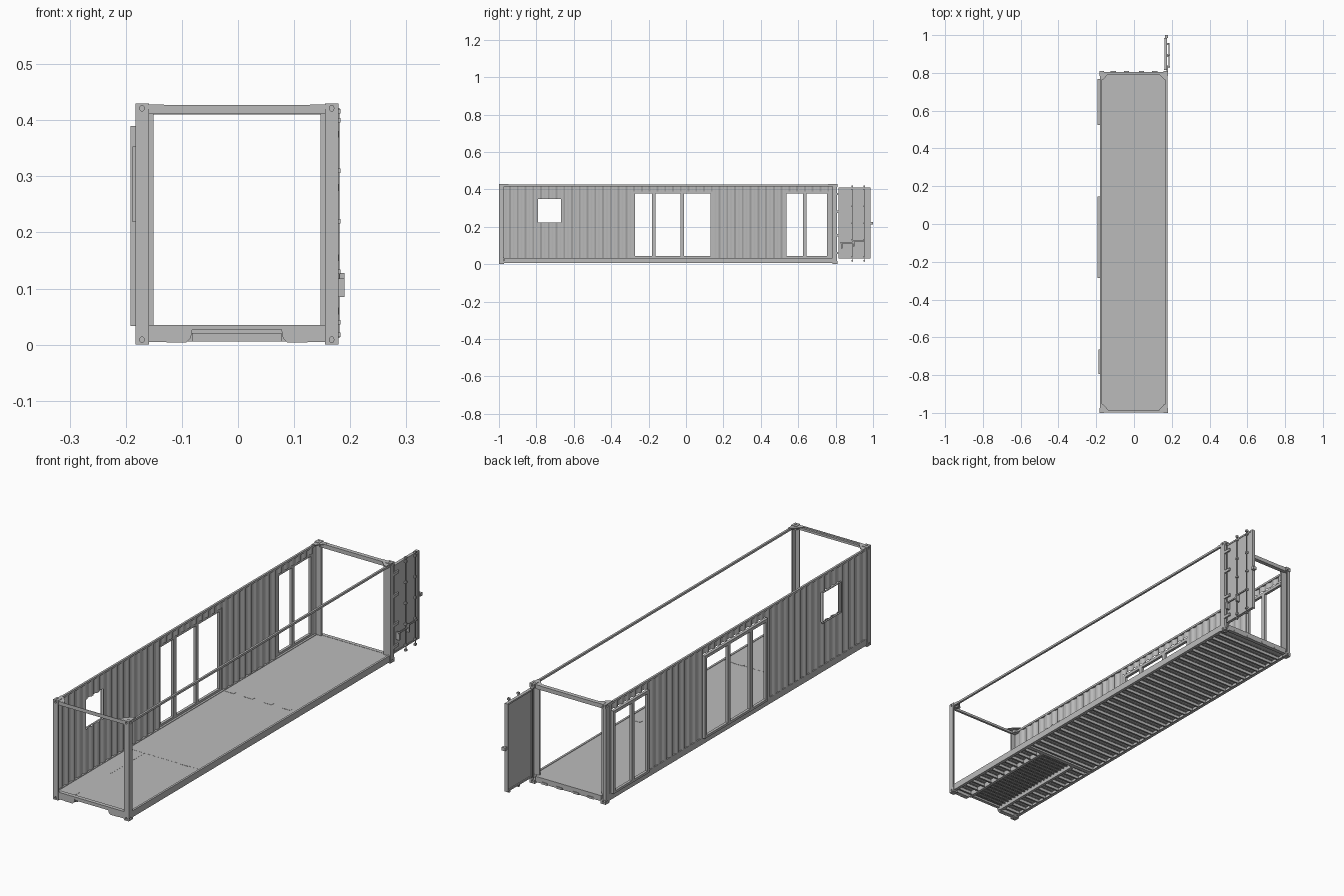
import bpy, bmesh, math
from mathutils import Matrix, Vector

if "Cube" in bpy.data.objects:
    bpy.data.objects.remove(bpy.data.objects["Cube"])

grey = bpy.data.materials.new("container_grey")
grey.use_nodes = True
COLOUR = (0.5, 0.5, 0.5, 1)
grey.diffuse_color = COLOUR
grey.node_tree.nodes["Principled BSDF"].inputs["Base Color"].default_value = COLOUR

# Main dimensions
XL, XR = -0.183, 0.179
YF, YB = -1.0, 0.81
TOP, FLOOR = 0.43, 0.031


def finish(name, bm):
    bmesh.ops.recalc_face_normals(bm, faces=bm.faces)
    mesh = bpy.data.meshes.new(name)
    bm.to_mesh(mesh)
    bm.free()
    mesh.materials.append(grey)
    ob = bpy.data.objects.new(name, mesh)
    bpy.context.collection.objects.link(ob)
    return ob


def add_box(bm, x, y, z):
    size = Vector((x[1] - x[0], y[1] - y[0], z[1] - z[0]))
    mid = Vector((x[0] + x[1], y[0] + y[1], z[0] + z[1])) / 2
    bmesh.ops.create_cube(bm, size=1, matrix=Matrix.Translation(mid) @ Matrix.Diagonal((*size, 1)))


def boxes(name, items):
    bm = bmesh.new()
    for item in items:
        add_box(bm, *item)
    return finish(name, bm)


def prism(name, polys, axis, lo, hi):
    """Extrude 2D outlines along an axis (0 x, 1 y, 2 z)."""
    bm = bmesh.new()
    for poly in polys:
        verts = []
        for p in poly:
            co = list(p)
            co.insert(axis, lo)
            verts.append(bm.verts.new(co))
        face = bm.faces.new(verts)
        out = bmesh.ops.extrude_face_region(bm, geom=[face])["geom"]
        step = Vector((0, 0, 0))
        step[axis] = hi - lo
        bmesh.ops.translate(bm, vec=step, verts=[v for v in out if isinstance(v, bmesh.types.BMVert)])
    return finish(name, bm)


def add_rod(bm, centre, axis, radius, length, scale=(1, 1), sides=12):
    rot = {"x": Matrix.Rotation(math.pi / 2, 4, "Y"),
           "y": Matrix.Rotation(math.pi / 2, 4, "X"), "z": Matrix()}[axis]
    mat = Matrix.Translation(centre) @ rot @ Matrix.Diagonal((*scale, 1, 1))
    bmesh.ops.create_cone(bm, cap_ends=True, segments=sides, radius1=radius,
                          radius2=radius, depth=length, matrix=mat)


# Corner castings with oval lifting holes
CX, CY, CZ = 0.024, 0.027, 0.0175
cast, holes = bmesh.new(), bmesh.new()
for x, sx in ((XL, 1), (XR, -1)):
    for y, sy in ((YF, 1), (YB, -1)):
        for z, sz in ((0.0, 1), (TOP, -1)):
            add_box(cast, sorted((x, x + sx * CX)), sorted((y, y + sy * CY)), sorted((z, z + sz * CZ)))
            mx, my, mz = x + sx * CX / 2, y + sy * CY / 2, z + sz * CZ / 2
            add_rod(holes, (x, my, mz), "x", 0.004, 0.012, (1.3, 1))
            add_rod(holes, (mx, y, mz), "y", 0.004, 0.012, (1, 1.3))
            add_rod(holes, (mx, my, z), "z", 0.004, 0.006, (1, 1.6))
castings = finish("corner_castings", cast)
cutter = finish("casting_hole_cutter", holes)
cutter.hide_render = True
cutter.hide_set(True)
cut = castings.modifiers.new("holes", "BOOLEAN")
cut.object = cutter
cut.operation = "DIFFERENCE"

# Corner posts
PZ = (CZ, TOP - CZ)
boxes("front_posts", [((XL, XL + 0.024), (YF, YF + 0.006), PZ), ((XL, XL + 0.005), (YF, YF + 0.024), PZ),
                      ((XR - 0.024, XR), (YF, YF + 0.006), PZ), ((XR - 0.005, XR), (YF, YF + 0.024), PZ)])
rear = []
for x, s in ((XL, 1), (XR, -1)):
    rear += [(sorted((x, x + s * 0.006)), (YB - 0.027, YB - 0.002), PZ),
             (sorted((x, x + s * 0.032)), (YB - 0.027, YB - 0.02), PZ),
             (sorted((x, x + s * 0.014)), (YB - 0.008, YB - 0.002), PZ)]
boxes("rear_posts", rear)

# Rails along the top and bottom
IN = (XL + CX, XR - CX)
LONG = (YF + CY, YB - CY)
boxes("top_side_rails", [((XL + 0.002, XL + 0.011), LONG, (0.416, 0.425)),
                         ((XR - 0.011, XR - 0.002), LONG, (0.416, 0.425))])
rails = []
for x, s in ((XL + 0.003, 1), (XR - 0.003, -1)):
    rails += [(sorted((x, x + s * 0.002)), LONG, (0.006, 0.034)),
              (sorted((x, x + s * 0.013)), LONG, (0.006, 0.008)),
              (sorted((x, x + s * 0.009)), LONG, (0.032, 0.034))]
boxes("bottom_side_rails", rails)
boxes("front_header", [(IN, (YF + 0.003, YF + 0.013), (0.411, 0.421)), (IN, (YF + 0.002, YF + 0.004), (0.42, 0.427))])
boxes("rear_header", [(IN, (YB - 0.022, YB - 0.004), (0.41, 0.427))])

# Triangular gussets in the top corners
gussets = []
for x, sx in ((XL + 0.003, 1), (XR - 0.003, -1)):
    for y, sy in ((YF + 0.004, 1), (YB - 0.004, -1)):
        gussets.append([(x, y), (x + sx * 0.048, y), (x + sx * 0.042, y + sy * 0.014),
                        (x + sx * 0.016, y + sy * 0.042), (x, y + sy * 0.048)])
prism("roof_gussets", gussets, 2, 0.425, 0.428)

# End sills, the front one notched for the tunnel
mid = (XL + XR) / 2
lips = []
for s in (-1, 1):
    lips.append([(mid + s * a, b) for a, b in ((0.157, 0.029), (0.157, 0.005), (0.128, 0.005), (0.125, 0.004),
                                               (0.09, 0.004), (0.082, 0.012), (0.079, 0.029))])
prism("front_sill_feet", lips, 1, YF + 0.003, YF + 0.022)
boxes("front_sill", [(IN, (YF + 0.003, YF + 0.02), (0.027, 0.035)),
                     ((mid - 0.08, mid + 0.08), (YF + 0.006, YF + 0.02), (0.019, 0.027))])
boxes("rear_sill", [(IN, (YB - 0.02, YB - 0.004), (0.008, 0.032))]
      + [((x - 0.014, x + 0.014), (YB - 0.006, YB - 0.001), (0.007, 0.016)) for x in (-0.11, -0.04, 0.04, 0.11)])

# Floor boards and thin plates along the seams
FX = (XL + 0.006, XR - 0.006)
SEAM = -0.5
boxes("floor", [(FX, (YF + 0.018, SEAM - 0.001), (FLOOR - 0.004, FLOOR)),
                (FX, (SEAM + 0.001, YB - 0.018), (FLOOR - 0.004, FLOOR))])
boxes("floor_joint_plates", [((x, x + 0.042), (0.148, 0.163), (FLOOR, FLOOR + 0.001))
                             for x in (-0.165, -0.075, 0.015, 0.105)]
      + [((0.075, 0.12), (SEAM - 0.005, SEAM + 0.005), (FLOOR, FLOOR + 0.001)),
         (FX, (SEAM - 0.002, SEAM + 0.002), (FLOOR - 0.003, FLOOR + 0.0004)),
         ((-0.097, -0.094), (-0.73, SEAM), (FLOOR, FLOOR + 0.0005)),
         ((-0.097, -0.094), (-0.98, -0.94), (FLOOR, FLOOR + 0.0005))])

# Channel-shaped floor joists
joists = []


def joist(x, y, z0):
    joists.extend([(x, (y, y + 0.001), (z0, 0.027)), (x, (y, y + 0.008), (z0, z0 + 0.001)),
                   (x, (y, y + 0.007), (0.026, 0.027))])


for i in range(29):
    joist(FX, SEAM + 0.02 + i * 0.0435, 0.008)
for i in range(11):
    y = YF + 0.035 + i * 0.043
    joist((FX[0], mid - 0.09), y, 0.008)
    joist((mid + 0.09, FX[1]), y, 0.008)
for i in range(22):
    joist((mid - 0.08, mid + 0.08), YF + 0.03 + i * 0.0215, 0.021)
boxes("floor_joists", joists)
boxes("tunnel_beams", [((mid + s * 0.085 - 0.006, mid + s * 0.085 + 0.006), (YF + 0.02, SEAM + 0.01), (0.006, 0.027))
                       for s in (-1, 1)] + [(FX, (SEAM - 0.006, SEAM + 0.012), (0.006, 0.027))])

# Corrugated side wall, built in bands around the openings
PITCH, DEPTH = 0.0415, 0.0055
RIDGE = ((0, 0), (0.26, 0), (0.5, 1), (0.76, 1))
WALL = (YF + 0.022, YB - 0.025)
knots = [(WALL[0] + (k + f) * PITCH, d * DEPTH) for k in range(44) for f, d in RIDGE]


def ridge_x(y):
    for (a, da), (b, db) in zip(knots, knots[1:]):
        if a <= y <= b:
            return XL + 0.003 + da + (db - da) * (y - a) / (b - a)
    return XL + 0.003


def add_corrugation(bm, y0, y1, z0, z1):
    ys = [y0] + [k for k, d in knots if y0 + 1e-4 < k < y1 - 1e-4] + [y1]
    cols = [[bm.verts.new((ridge_x(y), y, z)) for z in (z0, z1)] for y in ys]
    for a, b in zip(cols, cols[1:]):
        bm.faces.new((a[0], b[0], b[1], a[1]))


openings = [(-0.79, -0.668, 0.222, 0.35), (-0.285, 0.145, 0.033, 0.39), (0.524, 0.767, 0.033, 0.39)]
bm = bmesh.new()
start = WALL[0]
for y0, y1, z0, z1 in openings:
    add_corrugation(bm, start, y0, 0.033, 0.417)
    add_corrugation(bm, y0, y1, z1, 0.417)
    if z0 > 0.04:
        add_corrugation(bm, y0, y1, 0.033, z0)
    start = y1
add_corrugation(bm, start, WALL[1], 0.033, 0.417)
wall = finish("corrugated_wall", bm)
wall.modifiers.new("thickness", "SOLIDIFY").thickness = 0.001


# Door and window frames standing proud of the wall
def frame(name, opening, mullions, x, bar):
    y0, y1, z0, z1 = opening
    parts = [(x, (y0, y1), (z1 - bar, z1)), (x, (y0, y1), (z0, z0 + bar * 0.8)),
             (x, (y0, y0 + bar), (z0, z1)), (x, (y1 - bar, y1), (z0, z1))]
    parts += [(x, (m - 0.009, m + 0.009), (z0, z1)) for m in mullions]
    boxes(name, parts)


frame("window_frame", (-0.793, -0.665, 0.219, 0.353), [], (-0.188, -0.181), 0.003)
frame("wide_door_frame", openings[1], [-0.172, -0.02], (-0.192, -0.18), 0.013)
frame("narrow_door_frame", openings[2], [0.634], (-0.192, -0.18), 0.013)

# Open cargo door with lock rods, hinges and handles
DY = (YB + 0.006, YB + 0.176)
boxes("cargo_door", [((0.166, 0.173), DY, (0.03, 0.41)), ((0.160, 0.175), (DY[0], DY[0] + 0.005), (0.03, 0.41)),
                     ((0.160, 0.175), (DY[1] - 0.005, DY[1]), (0.03, 0.41)),
                     ((0.162, 0.175), DY, (0.403, 0.41)), ((0.162, 0.175), DY, (0.03, 0.037))])
bm = bmesh.new()
for y in (0.889, 0.953):
    add_rod(bm, (0.179, y, 0.217), "z", 0.0022, 0.41)
    for z in (0.018, 0.04, 0.13, 0.22, 0.31, 0.4, 0.416):
        add_box(bm, (0.173, 0.183), (y - 0.005, y + 0.005), (z - 0.004, z + 0.004))
finish("lock_rods", bm)
boxes("door_handles", [((0.183, 0.187), (y - 0.062, y + 0.004), (z - 0.003, z + 0.003))
                       for y, z in ((0.889, 0.115), (0.953, 0.125))]
      + [((0.173, 0.19), (y - 0.06, y - 0.052), (z - 0.03, z + 0.003)) for y, z in ((0.889, 0.115), (0.953, 0.125))])
boxes("door_hinges", [((0.172, 0.18), (YB - 0.006, YB + 0.03), (z - 0.006, z + 0.006))
                      for z in (0.06, 0.155, 0.28, 0.375)])
boxes("door_latch", [((0.164, 0.18), (DY[1], 1.0), (0.211, 0.225))])
